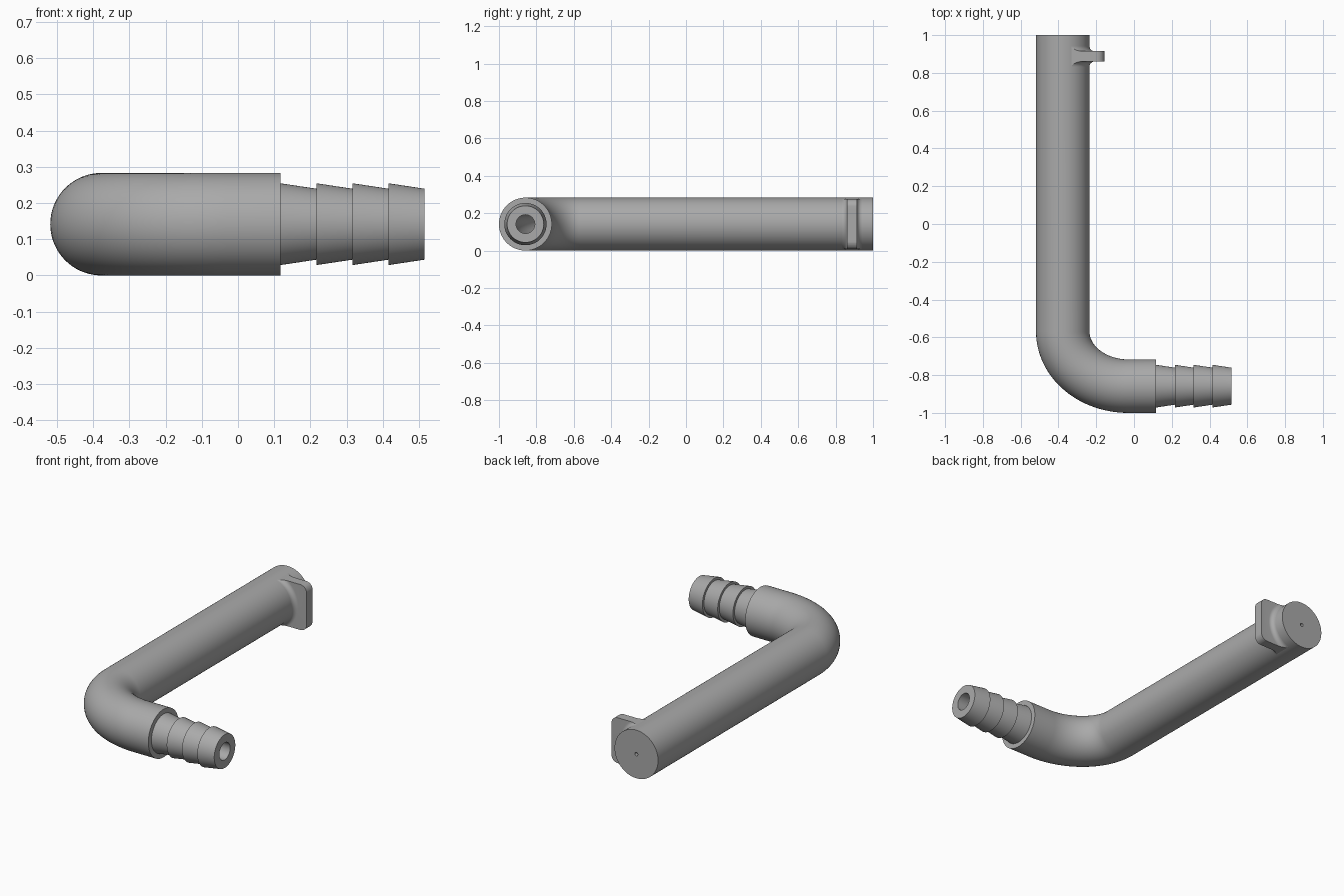
import bpy, bmesh
from math import sin, cos, pi, hypot

cube = bpy.data.objects.get("Cube")
if cube:
    bpy.data.objects.remove(cube, do_unlink=True)

SEG = 72
R, BORE, PIN = 0.1415, 0.05, 0.01
AX, AY, AZ = -0.377, -0.8585, 0.1415      # long leg axis x, short leg axis y, height
BX, BY = -0.03, -0.57                     # centre of the bend

grey = bpy.data.materials.new("grey plastic")
grey.use_nodes = True
colour = (0.4, 0.4, 0.4, 1)
grey.diffuse_color = colour
grey.node_tree.nodes["Principled BSDF"].inputs["Base Color"].default_value = colour


def make_object(name, bm):
    bmesh.ops.recalc_face_normals(bm, faces=bm.faces)
    mesh = bpy.data.meshes.new(name)
    bm.to_mesh(mesh)
    bm.free()
    obj = bpy.data.objects.new(name, mesh)
    bpy.context.collection.objects.link(obj)
    mesh.materials.append(grey)
    return obj


def smooth(obj):
    bpy.ops.object.select_all(action='DESELECT')
    obj.select_set(True)
    bpy.context.view_layer.objects.active = obj
    bpy.ops.object.shade_smooth_by_angle(angle=0.5)


def loft_closed(name, stations):
    """Join rings (x, y, tangent x, tangent y, radius) into a closed skin."""
    bm = bmesh.new()
    rings = []
    for x, y, tx, ty, r in stations:
        ring = []
        for i in range(SEG):
            a = 2 * pi * i / SEG
            ring.append(bm.verts.new((x - ty * r * cos(a), y + tx * r * cos(a), AZ + r * sin(a))))
        rings.append(ring)
    for k, ring in enumerate(rings):
        nxt = rings[(k + 1) % len(rings)]
        for i in range(SEG):
            j = (i + 1) % SEG
            bm.faces.new((ring[i], ring[j], nxt[j], nxt[i]))
    return make_object(name, bm)


def long_leg(y, r):
    return (AX, y, 0, -1, r)


def short_leg(x, r):
    return (x, AY, 1, 0, r)


def bend(r, steps=28):
    rx, ry = BX - AX, BY - AY
    rings = []
    for i in range(steps + 1):
        a = pi / 2 * i / steps
        tx, ty = rx * sin(a), -ry * cos(a)
        n = hypot(tx, ty)
        rings.append((BX - rx * cos(a), BY - ry * sin(a), tx / n, ty / n, r))
    return rings


# Elbow pipe: outer skin, four hose barbs, then the bore back to the pinhole
skin = [long_leg(1, PIN), long_leg(1, R)] + bend(R) + [short_leg(0.117, R)]
BARB = 0.0995
for k in range(4):
    x = 0.117 + k * BARB
    skin += [short_leg(x, 0.113), short_leg(x + BARB, 0.098)]
skin += [short_leg(0.515, BORE)] + bend(BORE)[::-1]
skin += [long_leg(0.9, BORE), long_leg(0.9, PIN)]
smooth(loft_closed("elbow_pipe", skin))

# Lug: a collar with coved sides, trimmed to a rounded plate
Y0, Y1, F = 0.86, 0.915, 0.026
cove = [(R + F - F * cos(a), F - F * sin(a)) for a in (pi / 2 * i / 8 for i in range(9))]
cove = [(R + F * (1 - cos(pi / 2 * i / 8)), F * (1 - sin(pi / 2 * i / 8))) for i in range(9)]
collar = [long_leg(Y1 + F, 0.1)]
collar += [long_leg(Y1 + d, r) for r, d in cove]
collar += [long_leg(Y1, 0.35), long_leg(Y0, 0.35)]
collar += [long_leg(Y0 - d, r) for r, d in cove[::-1]]
collar += [long_leg(Y0 - F, 0.1)]
lug = loft_closed("side_lug", collar)

# Plate outline used as the trimming shape
X1, Z0, Z1, C = -0.156, 0.008, 0.275, 0.04
outline = [(AX, Z1), (AX, Z0)]
for cz, start in ((Z0 + C, -pi / 2), (Z1 - C, 0)):
    for i in range(9):
        a = start + pi / 2 * i / 8
        outline.append((X1 - C + C * cos(a), cz + C * sin(a)))
bm = bmesh.new()
face = bm.faces.new([bm.verts.new((x, 0.8, z)) for x, z in outline])
out = bmesh.ops.extrude_face_region(bm, geom=[face])
bmesh.ops.translate(bm, vec=(0, 0.18, 0),
                    verts=[v for v in out["geom"] if isinstance(v, bmesh.types.BMVert)])
trimmer = make_object("lug_trimmer", bm)
trimmer.hide_render = True

mod = lug.modifiers.new("trim", 'BOOLEAN')
mod.operation = 'INTERSECT'
mod.solver = 'EXACT'
mod.object = trimmer
bpy.ops.object.select_all(action='DESELECT')
lug.select_set(True)
bpy.context.view_layer.objects.active = lug
bpy.ops.object.modifier_apply(modifier=mod.name)
bpy.data.objects.remove(trimmer, do_unlink=True)
smooth(lug)
